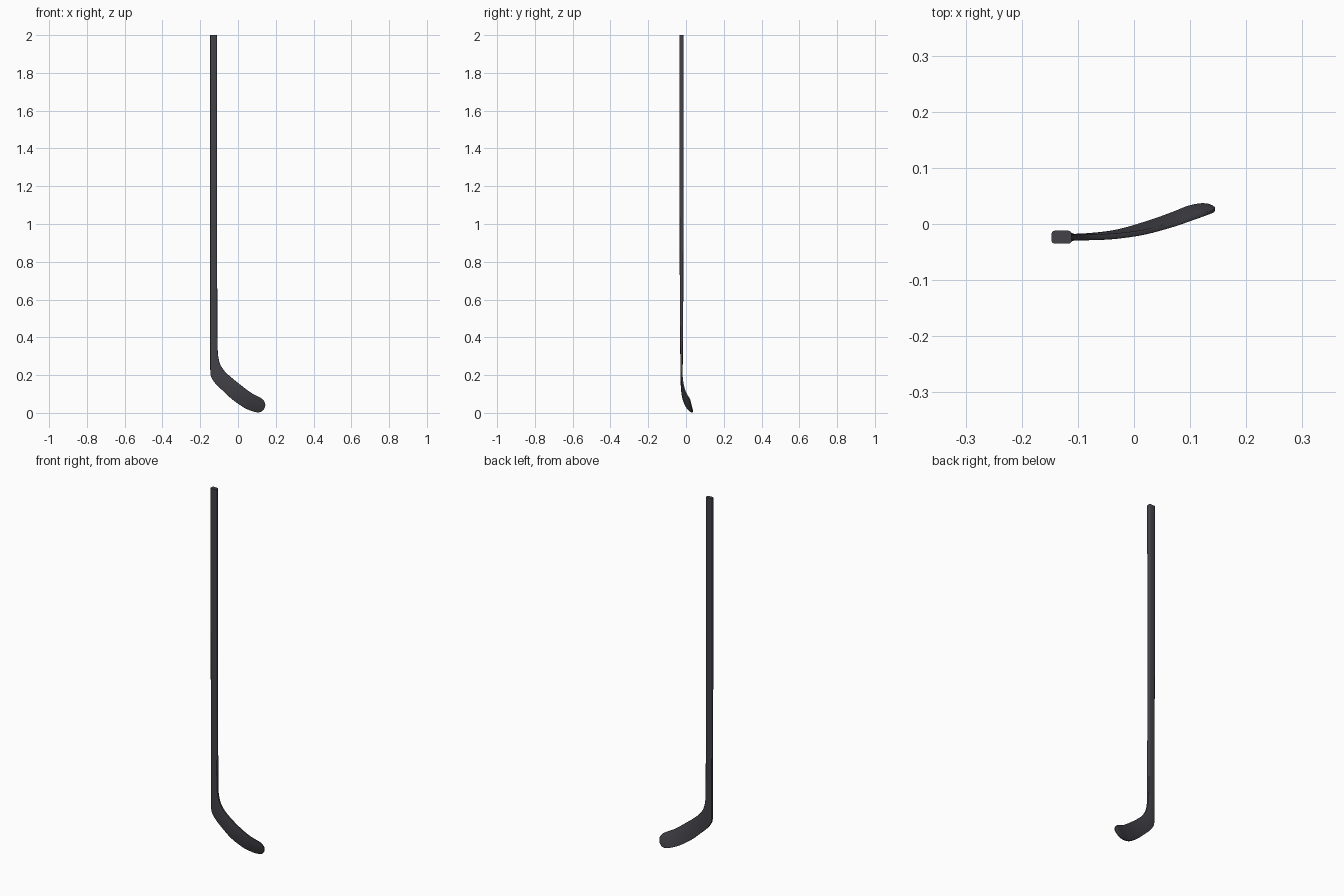
import bpy, bmesh, math
from mathutils import Vector

if "Cube" in bpy.data.objects:
    bpy.data.objects.remove(bpy.data.objects["Cube"])

mat = bpy.data.materials.new("dark_composite")
mat.diffuse_color = (0.055, 0.055, 0.065, 1)
mat.use_nodes = True
mat.node_tree.nodes["Principled BSDF"].inputs["Base Color"].default_value = mat.diffuse_color

# Stations: lower/outer edge xyz, upper/inner edge xyz, thickness
Y = -0.0235
shaft = [
    (-.147, Y, 2.0, -.111, Y, 2.0, .023),
    (-.147, Y, 1.2, -.111, Y, 1.2, .022),
    (-.147, Y, .70, -.110, Y, .70, .019),
]
blade = [
    (-.147, Y, .40, -.109, Y, .42, .016),
    (-.147, Y, .27, -.107, Y, .325, .013),
    (-.146, Y, .208, -.102, Y, .285, .0115),
    (-.138, Y, .182, -.092, Y, .253, .011),
    (-.118, -.023, .154, -.069, -.0235, .219, .0105),
    (-.080, -.021, .117, -.030, -.0215, .183, .010),
    (-.030, -.014, .071, .020, -.0145, .143, .009),
    (.030, .004, .029, .070, -.0015, .106, .008),
    (.070, .019, .011, .105, .010, .087, .007),
    (.095, .029, .004, .125, .017, .076, .007),
    (.115, .034, .004, .137, .021, .064, .006),
    (.130, .034, .012, .143, .024, .052, .006),
    (.140, .031, .025, .1445, .027, .039, .005),
]


def smooth_stations(rows, n):
    """Catmull-Rom between stations."""
    out = []
    for i in range(len(rows) - 1):
        a, b, c, d = (rows[max(0, min(len(rows) - 1, i + k))] for k in (-1, 0, 1, 2))
        for s in range(n):
            t = s / n
            out.append([.5 * (2 * q + (r - p) * t + (2 * p - 5 * q + 4 * r - w) * t * t
                              + (3 * q - p - 3 * r + w) * t ** 3)
                        for p, q, r, w in zip(a, b, c, d)])
    return out + [list(rows[-1])]


stations = [list(r) for r in shaft] + smooth_stations(blade, 4)
low = [Vector(s[0:3]) for s in stations]
high = [Vector(s[3:6]) for s in stations]
mid = [(a + b) / 2 for a, b in zip(low, high)]

# Loft a rounded rectangle along the shaft and blade
bm = bmesh.new()
rings = []
for i, s in enumerate(stations):
    u = high[i] - low[i]
    half_w, half_t = u.length / 2, s[6] / 2
    u.normalize()
    tangent = mid[min(i + 1, len(mid) - 1)] - mid[max(i - 1, 0)]
    n = u.cross(tangent).normalized()
    r = min(half_t * .5, half_w * .5)
    ring = []
    for k, (sx, sy) in enumerate(((1, 1), (-1, 1), (-1, -1), (1, -1))):
        for j in range(4):
            ang = math.radians(90 * k + 30 * j)
            p = (mid[i] + u * (sx * (half_w - r) + r * math.cos(ang))
                 + n * (sy * (half_t - r) + r * math.sin(ang)))
            ring.append(bm.verts.new(p))
    rings.append(ring)
for a, b in zip(rings, rings[1:]):
    for j in range(len(a)):
        k = (j + 1) % len(a)
        bm.faces.new((a[j], a[k], b[k], b[j]))
bm.faces.new(rings[0])
bm.faces.new(rings[-1])
bmesh.ops.recalc_face_normals(bm, faces=bm.faces)

mesh = bpy.data.meshes.new("hockey_stick")
bm.to_mesh(mesh)
bm.free()
mesh.materials.append(mat)
stick = bpy.data.objects.new("hockey_stick", mesh)
bpy.context.collection.objects.link(stick)
bpy.context.view_layer.objects.active = stick
stick.select_set(True)
bpy.ops.object.shade_smooth_by_angle(angle=math.radians(35))
